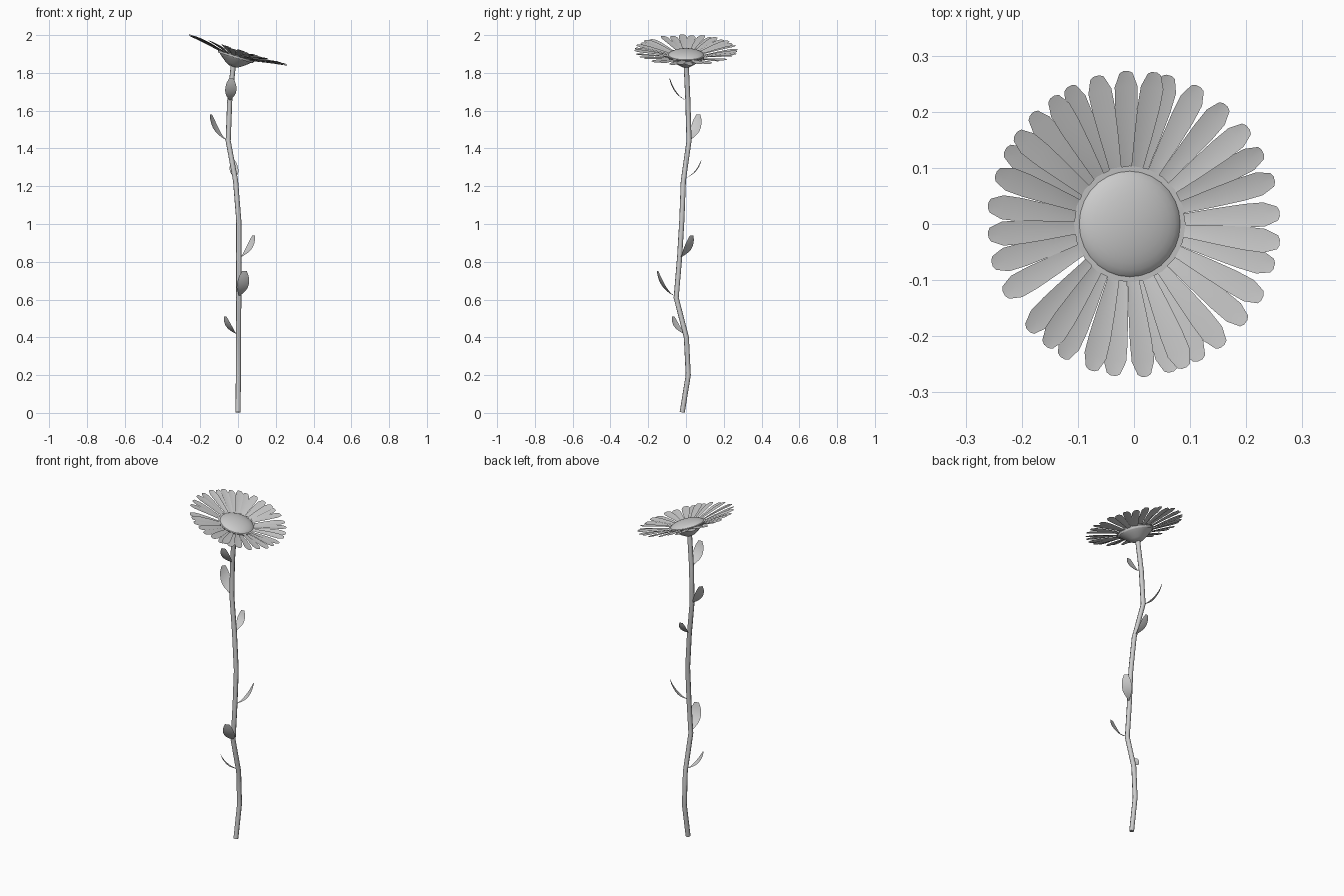
import bpy, bmesh, math, random
from mathutils import Vector, Matrix

if "Cube" in bpy.data.objects:
    bpy.data.objects.remove(bpy.data.objects["Cube"])

random.seed(4)
# Flower head frame: tilted so that it faces up and to +x
HEAD = Matrix.Translation((0, 0, 1.922)) @ Matrix.Rotation(math.radians(17), 4, 'Y')


def finish(name, bm, smooth=True, angle=50):
    bmesh.ops.recalc_face_normals(bm, faces=bm.faces)
    me = bpy.data.meshes.new(name)
    bm.to_mesh(me)
    bm.free()
    ob = bpy.data.objects.new(name, me)
    bpy.context.collection.objects.link(ob)
    if smooth:
        bpy.ops.object.select_all(action='DESELECT')
        ob.select_set(True)
        bpy.context.view_layer.objects.active = ob
        bpy.ops.object.shade_smooth_by_angle(angle=math.radians(angle))
    return ob


def blade(bm, spine, widths, side, cup):
    """Thin strip, three points across, following a spine."""
    rows = []
    for p, w in zip(spine, widths):
        s = side * (w / 2)
        rows.append([bm.verts.new(p - s), bm.verts.new(p + cup * w),
                     bm.verts.new(p + s)])
    for a, b in zip(rows, rows[1:]):
        for i in range(2):
            bm.faces.new((a[i], a[i + 1], b[i + 1], b[i]))


def lathe(name, profile, sides, matrix):
    bm = bmesh.new()
    vs = [bm.verts.new((r, 0, z)) for r, z in profile]
    es = [bm.edges.new(e) for e in zip(vs, vs[1:])]
    bmesh.ops.spin(bm, geom=vs + es, cent=(0, 0, 0), axis=(0, 0, 1),
                   angle=2 * math.pi, steps=sides)
    bmesh.ops.remove_doubles(bm, verts=bm.verts, dist=1e-5)
    bm.transform(matrix)
    return finish(name, bm)


# Stem: jointed tube
path = [(0, -0.02, 0.003), (0.002, 0.012, 0.2), (0.003, 0.002, 0.4),
        (0.004, -0.052, 0.61), (0.004, -0.034, 0.82), (0.004, -0.022, 1.02),
        (-0.013, -0.014, 1.23), (-0.052, 0.016, 1.44), (-0.044, 0.01, 1.65),
        (-0.022, 0.0, 1.87)]
cu = bpy.data.curves.new("stem_path", 'CURVE')
cu.dimensions = '3D'
cu.bevel_depth = 0.0135
cu.bevel_resolution = 2
cu.use_fill_caps = True
sp = cu.splines.new('POLY')
sp.points.add(len(path) - 1)
for pt, co in zip(sp.points, path):
    pt.co = (*co, 1)
stem = bpy.data.objects.new("stem", cu)
bpy.context.collection.objects.link(stem)
bpy.context.view_layer.objects.active = stem
stem.select_set(True)
bpy.ops.object.convert(target='MESH')
bpy.ops.object.shade_smooth_by_angle(angle=math.radians(50))

# Leaves: short stalk, then a rounded blade that bends upward
leaves = [((0.0, 0.0, 0.415), (-0.068, -0.068, 0.51), 0.045),
          ((0.004, -0.052, 0.615), (0.034, -0.15, 0.75), 0.066),
          ((0.004, -0.034, 0.82), (0.083, 0.03, 0.94), 0.055),
          ((-0.013, -0.012, 1.24), (-0.024, 0.08, 1.335), 0.046),
          ((-0.052, 0.016, 1.44), (-0.143, 0.065, 1.58), 0.06),
          ((-0.044, 0.01, 1.65), (-0.036, -0.086, 1.77), 0.06)]
shape = [0.14, 0.16, 0.42, 0.72, 0.93, 1.0, 0.96, 0.78, 0.4]
for i, (a, b, width) in enumerate(leaves):
    a, b = Vector(a), Vector(b)
    d = b - a
    out = Vector((d.x, d.y, 0))
    mid = a + out * 0.72 + Vector((0, 0, d.z * 0.22))
    side = Vector((-out.y, out.x, 0)).normalized()
    spine = []
    for k in range(len(shape)):
        t = k / (len(shape) - 1)
        spine.append(a * (1 - t) ** 2 + mid * 2 * t * (1 - t) + b * t * t)
    bm = bmesh.new()
    blade(bm, spine, [width * w for w in shape], side, out.normalized() * 0.08)
    finish(f"leaf_{i + 1}", bm)

# Green cup beneath the flower
lathe("flower_cup", [(0, -0.094), (0.025, -0.091), (0.045, -0.079),
                     (0.075, -0.056), (0.1, -0.033), (0.104, -0.026),
                     (0.09, -0.026)], 20, HEAD)

# Domed centre disc
dome = [(0.099 * math.cos(t * math.pi / 16), -0.036 + 0.034 * math.sin(t * math.pi / 16))
        for t in range(8)] + [(0, -0.002)]
lathe("flower_centre", [(0.094, -0.045)] + dome, 28, HEAD)

# Petals: unevenly spaced ring in two slightly offset layers
angles = [4, -7, -16, -29, -40, -53, -63, -70, -75, -86, -98, -107, -119, -127,
          -136, -153, -165, -176, 173, 161, 151, 144, 134, 124, 116, 105, 93,
          82, 76, 64, 51, 39, 28, 17]
radii = [0.075, 0.11, 0.16, 0.21, 0.245, 0.269, 0.273]
widths = [0.018, 0.024, 0.034, 0.042, 0.043, 0.025, 0.01]
heights = [-0.036, -0.027, -0.017, -0.008, -0.003, 0.0, 0.0]
bm = bmesh.new()
for i, deg in enumerate(angles):
    t = math.radians(deg)
    out = Vector((math.cos(t), math.sin(t), 0))
    roll = random.uniform(-0.12, 0.12)
    side = Vector((-out.y, out.x, roll)).normalized()
    lift = 0.002 if i % 2 else -0.003
    spine = [out * r + Vector((0, 0, z + lift)) for r, z in zip(radii, heights)]
    blade(bm, spine, widths, side, Vector((0, 0, -0.06)))
bm.transform(HEAD)
finish("petals", bm)
